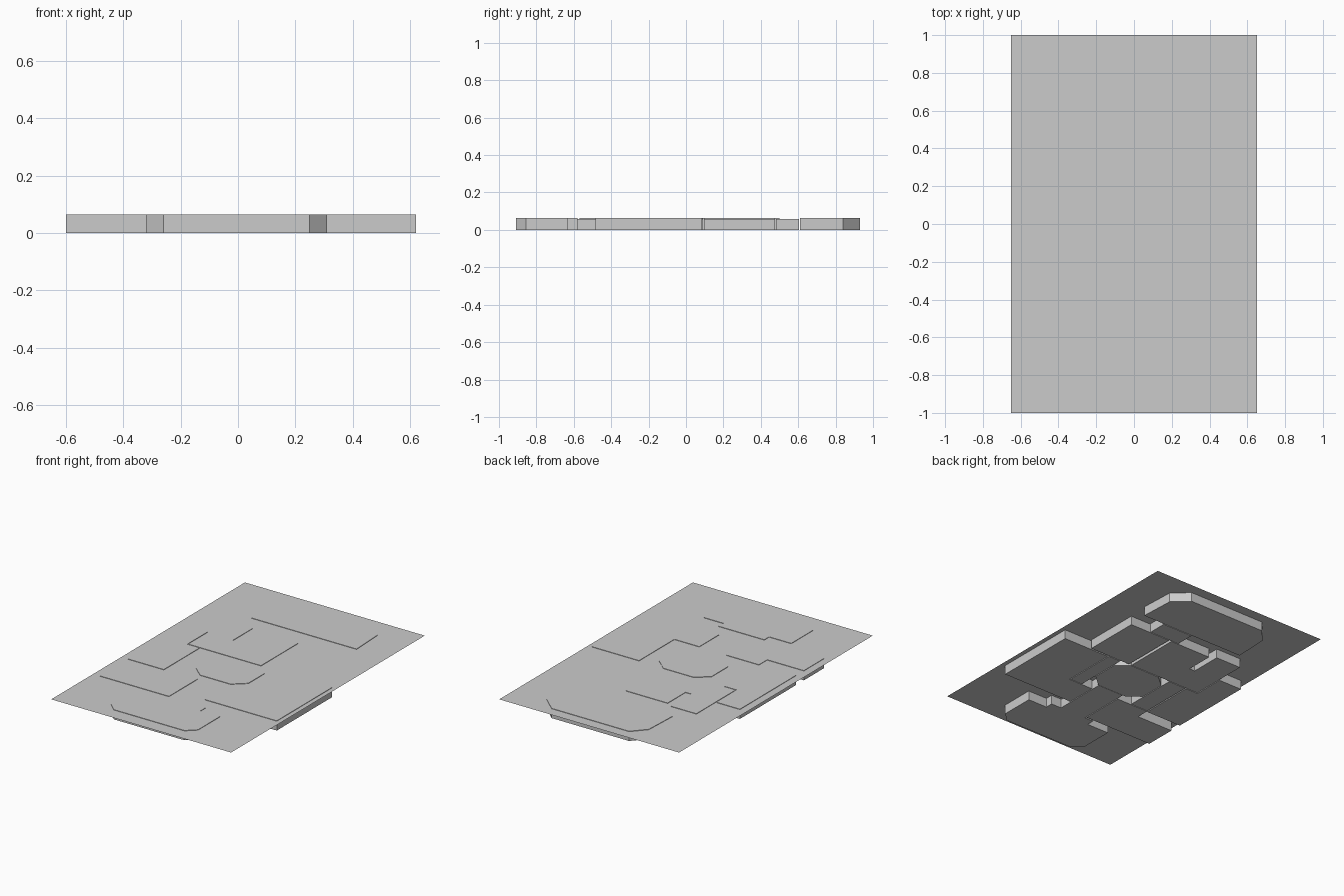
import bpy, bmesh

if "Cube" in bpy.data.objects:
    bpy.data.objects.remove(bpy.data.objects["Cube"])

PLATE_Z = 0.061
TALL, LOW = 0.064, 0.059


def room(name, outline, height=TALL):
    """Closed flat-faced block extruded up from z = 0."""
    bm = bmesh.new()
    face = bm.faces.new([bm.verts.new((x, y, 0)) for x, y in outline])
    ret = bmesh.ops.extrude_face_region(bm, geom=[face], use_keep_orig=True)
    top = [v for v in ret["geom"] if isinstance(v, bmesh.types.BMVert)]
    bmesh.ops.translate(bm, verts=top, vec=(0, 0, height))
    bmesh.ops.recalc_face_normals(bm, faces=bm.faces)
    mesh = bpy.data.meshes.new(name)
    bm.to_mesh(mesh)
    bm.free()
    bpy.context.collection.objects.link(bpy.data.objects.new(name, mesh))


def box(x0, x1, y0, y1):
    return [(x0, y0), (x1, y0), (x1, y1), (x0, y1)]


# thin ground sheet cut by the room tops
bpy.ops.mesh.primitive_plane_add(size=1, location=(0, 0, PLATE_Z))
plate = bpy.context.object
plate.name = "ground_sheet"
plate.scale = (1.3, 2, 1)

# end rooms with chamfered corners
room("back_room", [(-.33, .61), (.43, .61), (.42, .84), (.32, .93),
                   (-.24, .93), (-.32, .84)])
room("front_room", [(-.32, -.63), (-.32, -.855), (-.26, -.91), (.25, -.91),
                    (.31, -.855), (.31, -.63), (.17, -.63), (.17, -.58),
                    (-.16, -.58), (-.16, -.63)])

# side rooms
room("right_room", [(.1, -.485), (.62, -.485), (.62, .085), (.28, .085),
                    (.28, -.28), (.1, -.28)])
room("left_room", [(-.6, -.28), (-.34, -.28), (-.34, .09), (-.43, .09),
                   (-.43, .30), (-.6, .30)])
room("left_front_room", [(-.6, -.57), (-.1, -.57), (-.1, -.275),
                         (-.335, -.275), (-.335, -.36), (-.6, -.36)])

# inner rooms behind the centre
room("inner_back_room", [(-.425, .095), (.1, .095), (.1, .475), (-.2, .475),
                         (-.2, .29), (-.24, .29), (-.24, .5), (-.425, .5)])
room("low_back_room", [(.12, .095), (.42, .095), (.42, .475), (.12, .475)], LOW)

# eight-sided centre room
room("centre_room", [(-.12, -.22), (.10, -.22), (.18, -.15), (.18, .02),
                     (.10, .09), (-.12, .09), (-.20, .02), (-.20, -.15)])

# low passages joining the rooms
room("front_passage", box(-.095, .095, -.58, -.222), LOW)
room("left_passage", box(-.332, -.205, -.27, .09), LOW)
room("right_passage", box(.185, .275, -.275, .09), LOW)
room("back_passage", box(.05, .27, .48, .605), LOW)
